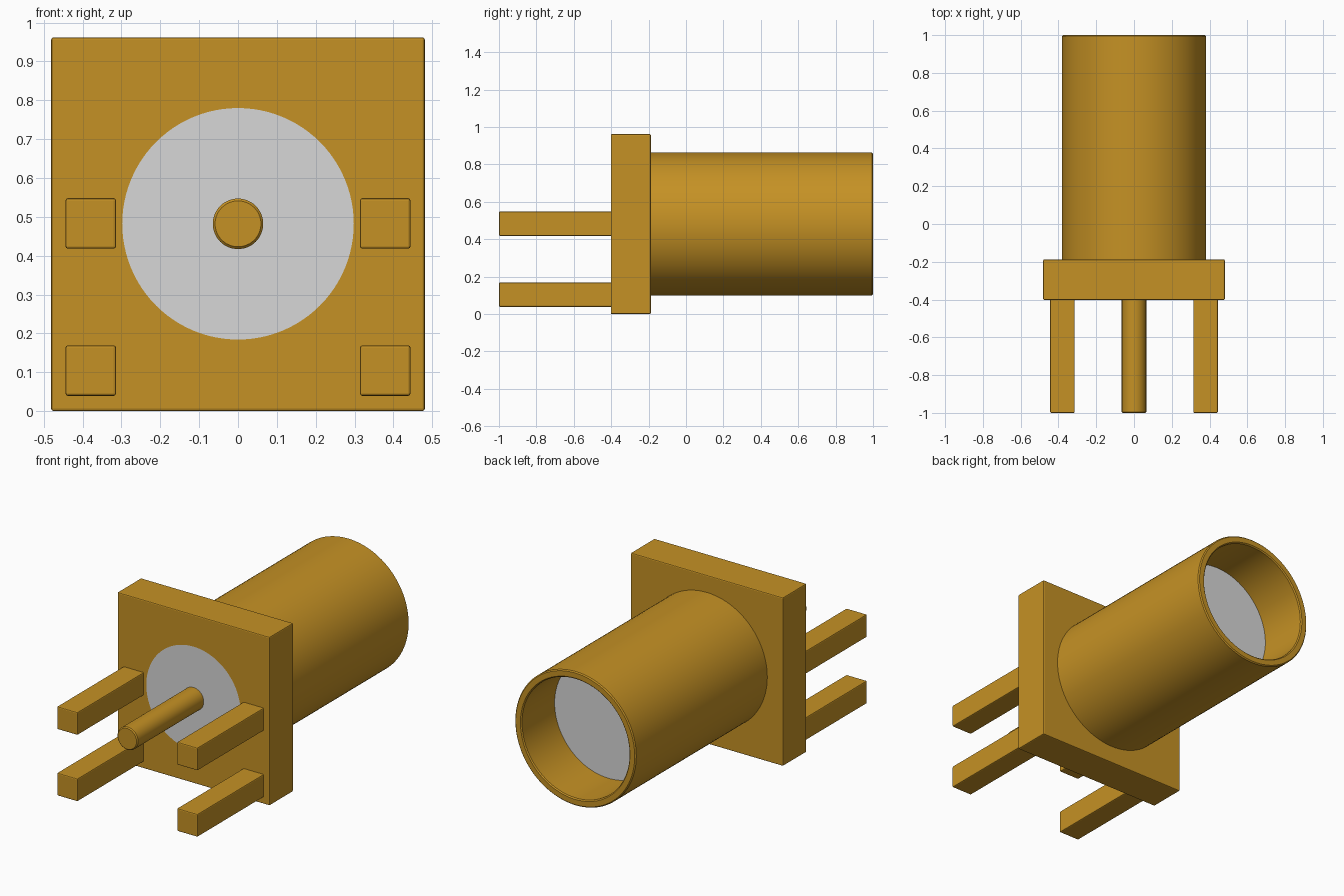
import bpy, bmesh, math
from mathutils import Matrix, Vector

cube = bpy.data.objects.get("Cube")
if cube:
    bpy.data.objects.remove(cube, do_unlink=True)

AXIS_Z = 0.482                 # height of the connector axis
FRONT, BACK = -0.402, -0.188   # flange faces
EDGE = 0.006                   # small edge rounding


def material(name, rgb):
    m = bpy.data.materials.new(name)
    m.use_nodes = True
    m.diffuse_color = (*rgb, 1)
    m.node_tree.nodes["Principled BSDF"].inputs["Base Color"].default_value = (*rgb, 1)
    return m


gold = material("gold plating", (0.56, 0.285, 0.018))
grey = material("grey insulator", (0.68, 0.68, 0.68))


def finish(name, bm, mat):
    bmesh.ops.recalc_face_normals(bm, faces=bm.faces)
    mesh = bpy.data.meshes.new(name)
    bm.to_mesh(mesh)
    bm.free()
    mesh.materials.append(mat)
    ob = bpy.data.objects.new(name, mesh)
    bpy.context.collection.objects.link(ob)
    return ob


def smooth(ob):
    bpy.ops.object.select_all(action="DESELECT")
    ob.select_set(True)
    bpy.context.view_layer.objects.active = ob
    bpy.ops.object.shade_smooth_by_angle(angle=math.radians(30))


def block(name, x, z, width, height, y0, y1):
    """Box running along y with slightly bevelled edges."""
    bm = bmesh.new()
    place = Matrix.Translation((x, (y0 + y1) / 2, z)) @ Matrix.Diagonal((width, y1 - y0, height, 1))
    bmesh.ops.create_cube(bm, size=1, matrix=place)
    bmesh.ops.bevel(bm, geom=bm.edges[:], offset=EDGE, segments=2, profile=0.5, affect="EDGES")
    return finish(name, bm, gold)


def lathe(name, profile, mat, closed=False, steps=96):
    """Revolve (radius, y) points around the connector axis."""
    bm = bmesh.new()
    verts = [bm.verts.new((r, y, AXIS_Z)) for r, y in profile]
    pairs = list(zip(verts, verts[1:]))
    if closed:
        pairs.append((verts[-1], verts[0]))
    edges = [bm.edges.new(p) for p in pairs]
    bmesh.ops.spin(bm, geom=verts + edges, cent=(0, 0, AXIS_Z), axis=(0, 1, 0),
                   angle=math.tau, steps=steps)
    bmesh.ops.remove_doubles(bm, verts=bm.verts, dist=0.0001)
    ob = finish(name, bm, mat)
    smooth(ob)
    return ob


# Square flange with a round opening for the insulator
HOLE = 0.298
flange = block("flange", 0, 0.481, 0.962, 0.962, FRONT, BACK)
cutter = lathe("flange_hole_cutter", [(0, -0.6), (HOLE, -0.6), (HOLE, 0), (0, 0)], gold)
cutter.hide_render = True
cutter.hide_viewport = True
cut = flange.modifiers.new("insulator opening", "BOOLEAN")
cut.operation = "DIFFERENCE"
cut.solver = "EXACT"
cut.object = cutter

# Hollow barrel with bevelled rim
OUTER, BORE = 0.382, 0.34
lathe("barrel", [(BORE, BACK), (OUTER, BACK), (OUTER, 1 - EDGE), (OUTER - EDGE, 1),
                 (BORE + EDGE, 1), (BORE, 1 - EDGE)], gold, closed=True)

# Insulator: flush with the flange, recessed inside the barrel
lathe("insulator", [(0, FRONT), (HOLE, FRONT), (HOLE, BACK), (BORE, BACK), (BORE, 0.70), (0, 0.70)], grey)

# Centre pin
PIN = 0.065
lathe("centre_pin", [(0, -1), (PIN - EDGE, -1), (PIN, EDGE - 1), (PIN, FRONT + 0.02), (0, FRONT + 0.02)],
      gold, steps=48)

# Four square ground legs
for side, x in (("left", 0.379), ("right", -0.379)):
    for level, z in (("upper", 0.483), ("lower", 0.104)):
        block(f"{level}_{side}_leg", x, z, 0.13, 0.13, -1, FRONT + 0.01)
